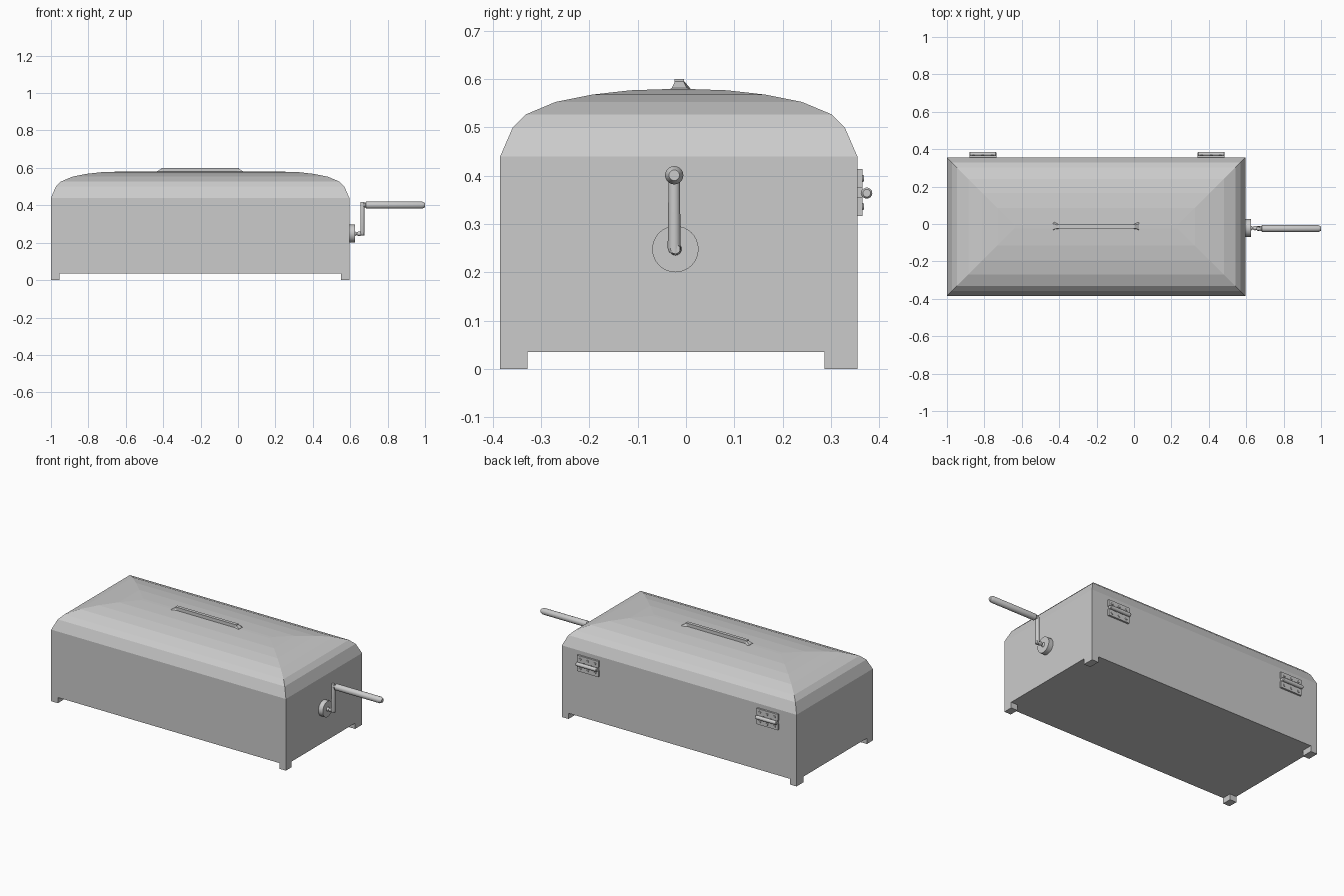
import bpy, bmesh, math
from mathutils import Matrix, Vector

if "Cube" in bpy.data.objects:
    bpy.data.objects.remove(bpy.data.objects["Cube"])

grey = bpy.data.materials.new("plain_grey")
grey.diffuse_color = (0.6, 0.6, 0.6, 1)
grey.use_nodes = True
grey.node_tree.nodes["Principled BSDF"].inputs["Base Color"].default_value = grey.diffuse_color

X0, X1, Y0, Y1 = -1.0, 0.595, -0.385, 0.355   # chest footprint
AX_Y, AX_Z = -0.022, 0.248                    # crank axis


def finish(name, bm, smooth=False):
    bmesh.ops.recalc_face_normals(bm, faces=bm.faces[:])
    mesh = bpy.data.meshes.new(name)
    bm.to_mesh(mesh)
    bm.free()
    mesh.materials.append(grey)
    ob = bpy.data.objects.new(name, mesh)
    bpy.context.collection.objects.link(ob)
    if smooth:
        bpy.ops.object.select_all(action='DESELECT')
        bpy.context.view_layer.objects.active = ob
        ob.select_set(True)
        bpy.ops.object.shade_smooth_by_angle(angle=math.radians(35))
    return ob


def loft(name, rings, smooth=False):
    """Closed skin through rings of equal point count, capped at both ends."""
    bm = bmesh.new()
    loops = [[bm.verts.new(p) for p in ring] for ring in rings]
    n = len(loops[0])
    for a, b in zip(loops, loops[1:]):
        for i in range(n):
            j = (i + 1) % n
            bm.faces.new((a[i], a[j], b[j], b[i]))
    bm.faces.new(loops[0])
    bm.faces.new(loops[-1])
    return finish(name, bm, smooth)


def rect(x0, x1, y0, y1, z):
    return [(x0, y0, z), (x1, y0, z), (x1, y1, z), (x0, y1, z)]


def box(name, x0, x1, y0, y1, z0, z1):
    return loft(name, [rect(x0, x1, y0, y1, z0), rect(x0, x1, y0, y1, z1)])


def lathe_x(name, profile, y, z, sides=24):
    """Turned part along x; profile is (x, radius) pairs."""
    rings = [[(x, y + r * math.cos(2 * math.pi * i / sides),
               z + r * math.sin(2 * math.pi * i / sides)) for i in range(sides)]
             for x, r in profile]
    return loft(name, rings, True)


# Chest: straight walls and domed lid in one stepped skin
steps = [(0, 0.035), (0, 0.44), (0.026, 0.5), (0.053, 0.527), (0.115, 0.553),
         (0.19, 0.568), (0.27, 0.577), (0.36, 0.58)]
loft("chest_and_lid", [rect(X0 + d, X1 - d, Y0 + d, Y1 - d, z) for d, z in steps])

# Corner feet
for xn, xa, xb in (("left", X0, X0 + 0.045), ("right", X1 - 0.045, X1)):
    for yn, ya, yb in (("front", Y0, Y0 + 0.057), ("back", Y1 - 0.068, Y1)):
        box(f"{yn}_{xn}_foot", xa, xb, ya, yb, 0, 0.0355)

# Lid handle: bar with flared feet at each end
HY = -0.014
box("lid_handle_bar", -0.41, 0.005, HY - 0.010, HY + 0.010, 0.578, 0.6)
for name, outer, inner in (("left", -0.432, -0.402), ("right", 0.027, -0.003)):
    def section(x, w, top):
        return [(x, HY - w, 0.575), (x, HY + w, 0.575),
                (x, HY + w * 0.55, top), (x, HY - w * 0.55, top)]
    loft(f"lid_handle_{name}_foot", [section(outer, 0.028, 0.582),
                                     section(inner, 0.012, 0.6)])

# Back hinges: two leaves, barrel, pin and screws
for name, hx in (("left", -0.808), ("right", 0.412)):
    w = 0.072
    for leaf, za, zb in (("upper", 0.375, 0.414), ("lower", 0.317, 0.355)):
        box(f"{name}_hinge_{leaf}_leaf", hx - w, hx + w, Y1 - 0.002, 0.366, za, zb)
        for k in (-1, 0, 1):
            bm = bmesh.new()
            bmesh.ops.create_cone(
                bm, cap_ends=True, segments=10, radius1=0.008, radius2=0.006, depth=0.004,
                matrix=Matrix.Translation((hx + k * 0.05, 0.367, (za + zb) / 2))
                @ Matrix.Rotation(-math.pi / 2, 4, 'X'))
            finish(f"{name}_hinge_{leaf}_screw", bm, True)
    for k in (-1, 0, 1):
        box(f"{name}_hinge_knuckle_tab", hx + k * 0.048 - 0.02, hx + k * 0.048 + 0.02,
            Y1 - 0.002, 0.366, 0.354, 0.376)
    lathe_x(f"{name}_hinge_barrel", [(hx - w, 0.008), (hx - w + 0.004, 0.0115),
                                     (hx + w - 0.004, 0.0115), (hx + w, 0.008)],
            0.3745, 0.364, 14)

# Side crank: mounting disc, axle, arm and grip
lathe_x("crank_disc", [(X1 - 0.005, 0.048), (0.625, 0.048)], AX_Y, AX_Z, 32)
lathe_x("crank_axle", [(0.62, 0.016), (0.635, 0.007), (0.645, 0.012), (0.66, 0.010),
                       (0.675, 0.010)], AX_Y, AX_Z, 16)


def arm_ring(z, r):
    return [(0.665 + 0.011 * math.cos(math.pi * i / 8),
             -0.0245 + r * math.sin(math.pi * i / 8), z) for i in range(16)]


loft("crank_arm", [arm_ring(0.24, 0.010), arm_ring(0.25, 0.0135), arm_ring(0.405, 0.0115),
                   arm_ring(0.417, 0.009)], True)
lathe_x("crank_grip", [(0.66, 0.01), (0.68, 0.012), (0.685, 0.019), (0.985, 0.019),
                       (1.0, 0.011)], -0.0245, 0.401, 20)
